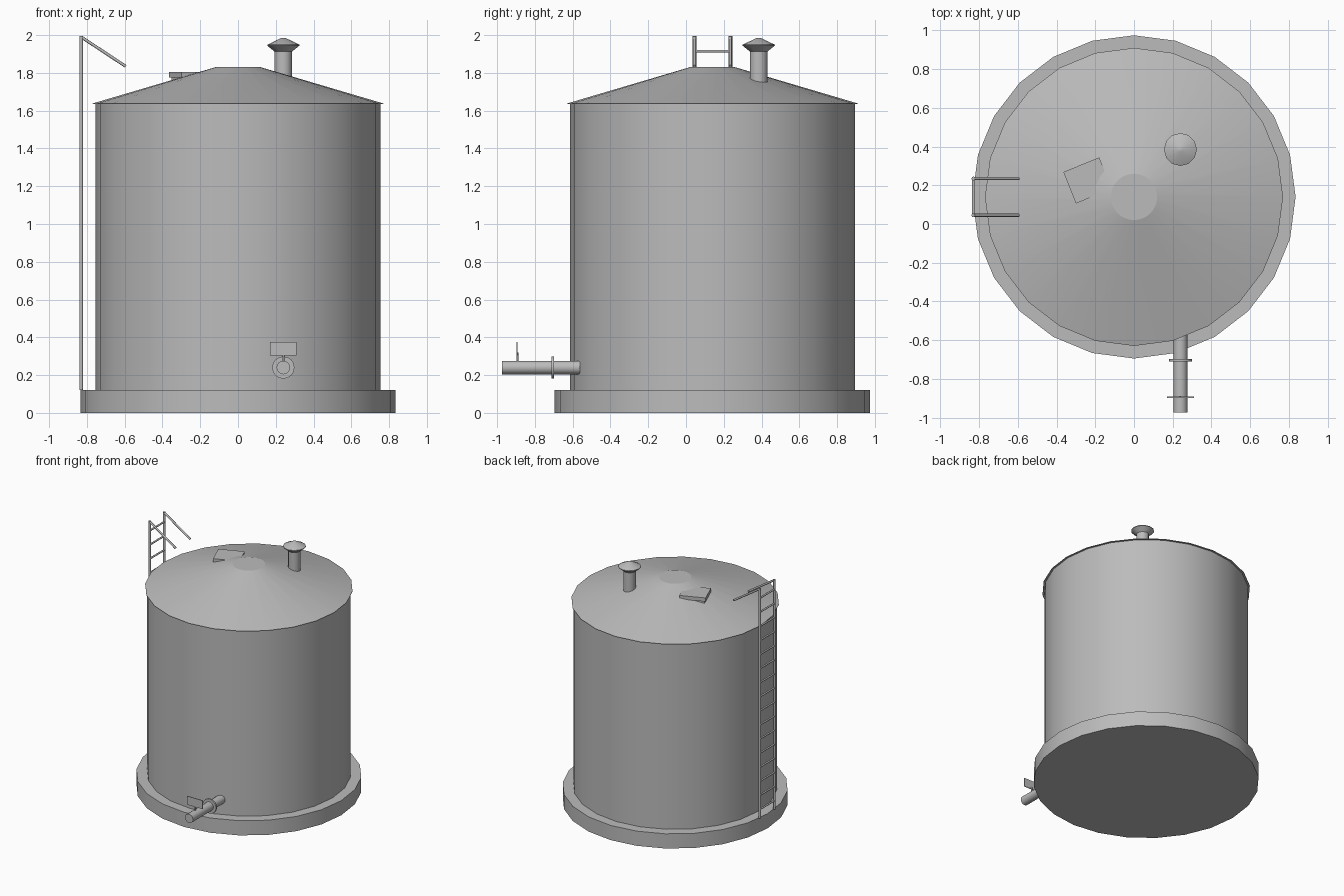
import bpy, bmesh, math
from mathutils import Vector, Matrix

cube = bpy.data.objects.get("Cube")
if cube:
    bpy.data.objects.remove(cube, do_unlink=True)

GREY = (0.5, 0.5, 0.5, 1)
metal = bpy.data.materials.new("grey metal")
metal.use_nodes = True
metal.diffuse_color = GREY
metal.node_tree.nodes["Principled BSDF"].inputs["Base Color"].default_value = GREY

TANK_Y = 0.14


def finish(name, bm, angle=30):
    bmesh.ops.recalc_face_normals(bm, faces=bm.faces)
    mesh = bpy.data.meshes.new(name)
    bm.to_mesh(mesh)
    bm.free()
    mesh.materials.append(metal)
    obj = bpy.data.objects.new(name, mesh)
    bpy.context.collection.objects.link(obj)
    bpy.ops.object.select_all(action='DESELECT')
    obj.select_set(True)
    bpy.context.view_layer.objects.active = obj
    bpy.ops.object.shade_smooth_by_angle(angle=math.radians(angle))
    return obj


def lathe(name, profile, centre, sides, angle=30):
    """Turn a (radius, z) profile about a vertical axis and cap its ends."""
    bm = bmesh.new()
    rings = []
    for r, z in profile:
        turn = [2 * math.pi * i / sides for i in range(sides)]
        rings.append([bm.verts.new((centre[0] + r * math.cos(a), centre[1] + r * math.sin(a), z))
                      for a in turn])
    for low, high in zip(rings, rings[1:]):
        for i in range(sides):
            j = (i + 1) % sides
            bm.faces.new((low[i], low[j], high[j], high[i]))
    bm.faces.new(rings[0])
    bm.faces.new(rings[-1])
    return finish(name, bm, angle)


def add_rod(bm, start, end, radius, sides=8):
    start, end = Vector(start), Vector(end)
    d = end - start
    place = Matrix.Translation((start + end) / 2) @ d.to_track_quat('Z', 'Y').to_matrix().to_4x4()
    bmesh.ops.create_cone(bm, cap_ends=True, segments=sides, radius1=radius, radius2=radius,
                          depth=d.length, matrix=place)


def add_box(bm, centre, size, turn=0):
    place = Matrix.Translation(centre) @ Matrix.Rotation(math.radians(turn), 4, 'Z')
    bmesh.ops.create_cube(bm, size=1, matrix=place @ Matrix.Diagonal((*size, 1)))


# Tank: foundation, wall and shallow conical roof
axis = (0, TANK_Y)
lathe("foundation", [(0.835, 0), (0.835, 0.12)], axis, 24)
lathe("tank_wall", [(0.755, 0.12), (0.755, 1.637)], axis, 24)
lathe("roof", [(0.77, 1.634), (0.77, 1.638), (0.12, 1.83)], axis, 24, 16)

# Roof vent with a double cone cap
vent = (0.24, 0.385)
lathe("vent_pipe", [(0.047, 1.74), (0.047, 1.93)], vent, 12, 35)
lathe("vent_cap", [(0.045, 1.912), (0.085, 1.944), (0.085, 1.949), (0.012, 1.985)], vent, 12, 35)

# Roof hatch: collar and overhanging lid
bm = bmesh.new()
add_box(bm, (-0.24, 0.225, 1.765), (0.18, 0.155, 0.06), 22)
add_box(bm, (-0.24, 0.225, 1.79), (0.20, 0.175, 0.03), 22)
finish("roof_hatch", bm)

# Ladder: rails, sloping handrails and rungs
bm = bmesh.new()
LADDER_X, RAILS = -0.83, (0.045, 0.235)
for y in RAILS:
    add_rod(bm, (LADDER_X, y, 0.12), (LADDER_X, y, 1.995), 0.01)
    add_rod(bm, (LADDER_X, y, 1.99), (-0.595, y, 1.835), 0.008)
for i in range(16):
    z = 1.915 - 0.115 * i
    add_rod(bm, (LADDER_X, RAILS[0], z), (LADDER_X, RAILS[1], z), 0.007)
finish("ladder", bm, 50)

# Outlet pipe with flange
PIPE_X, PIPE_Z = 0.24, 0.24
bm = bmesh.new()
add_rod(bm, (PIPE_X, -0.56, PIPE_Z), (PIPE_X, -0.975, PIPE_Z), 0.036, 16)
add_rod(bm, (PIPE_X, -0.698, PIPE_Z), (PIPE_X, -0.711, PIPE_Z), 0.059, 16)
finish("outlet_pipe", bm)

# Valve handle: stem and thin plate
bm = bmesh.new()
add_rod(bm, (PIPE_X, -0.893, 0.26), (PIPE_X, -0.893, 0.32), 0.005)
add_box(bm, (PIPE_X, -0.895, 0.34), (0.14, 0.006, 0.07))
finish("valve_handle", bm, 50)
